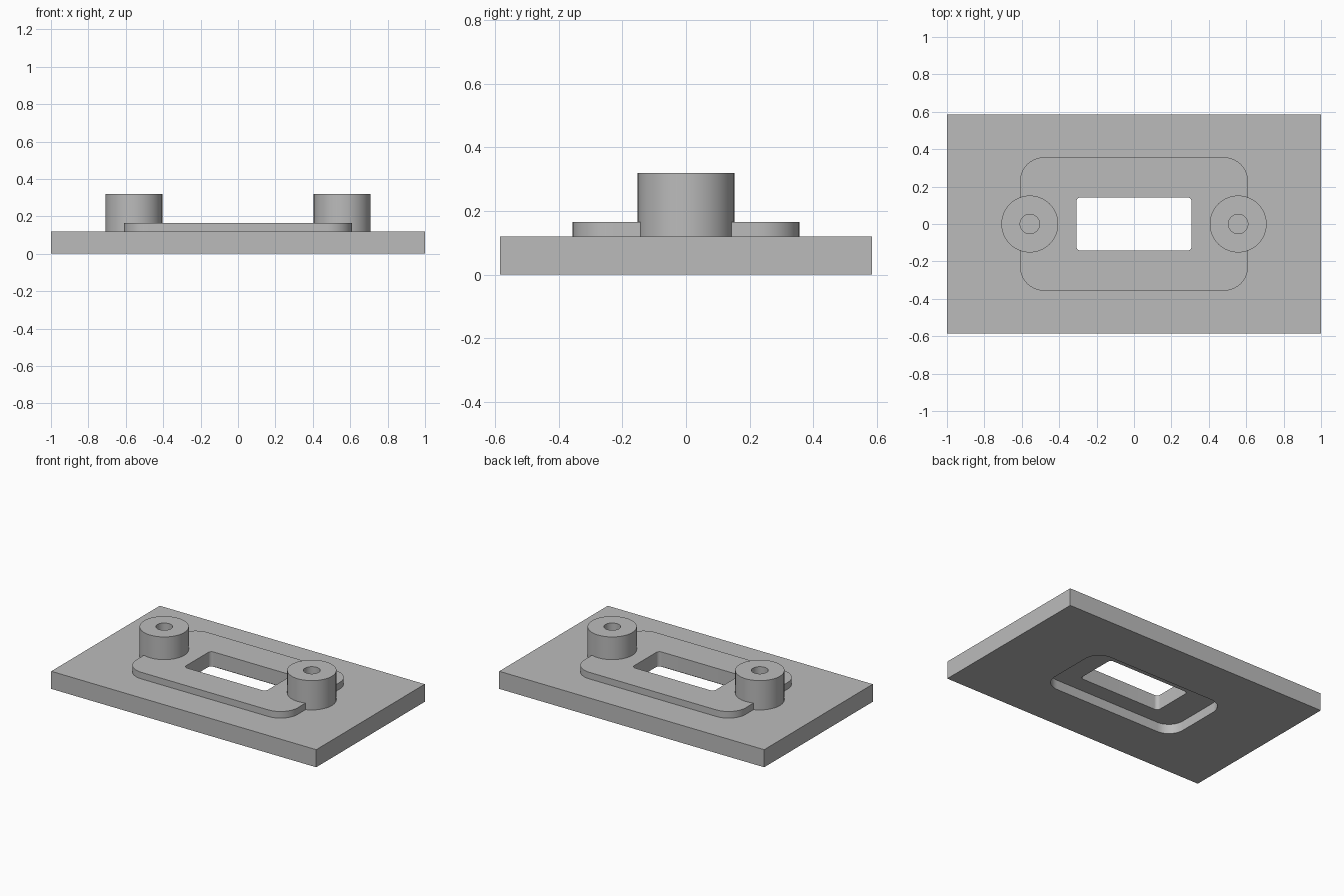
import bpy
import bmesh
from math import cos, sin, pi, radians

cube = bpy.data.objects.get("Cube")
if cube:
    bpy.data.objects.remove(cube, do_unlink=True)

grey = bpy.data.materials.new("plain grey")
grey.use_nodes = True
colour = (0.5, 0.5, 0.5, 1)
grey.diffuse_color = colour
grey.node_tree.nodes["Principled BSDF"].inputs["Base Color"].default_value = colour


def extrude_outline(name, points, z0, z1):
    """Solid prism from a counter-clockwise outline."""
    bm = bmesh.new()
    bottom = bm.faces.new([bm.verts.new((x, y, z0)) for x, y in points])
    top = bmesh.ops.extrude_face_region(bm, geom=[bottom])["geom"]
    bmesh.ops.translate(bm, vec=(0, 0, z1 - z0),
                        verts=[v for v in top if isinstance(v, bmesh.types.BMVert)])
    bmesh.ops.recalc_face_normals(bm, faces=bm.faces)
    mesh = bpy.data.meshes.new(name)
    bm.to_mesh(mesh)
    bm.free()
    mesh.materials.append(grey)
    obj = bpy.data.objects.new(name, mesh)
    bpy.context.collection.objects.link(obj)
    return obj


def rounded_rect(half_x, half_y, radius, steps=10):
    corners = [(1, 1), (-1, 1), (-1, -1), (1, -1)]
    return [(sx * (half_x - radius) + radius * cos((q + i / steps) * pi / 2),
             sy * (half_y - radius) + radius * sin((q + i / steps) * pi / 2))
            for q, (sx, sy) in enumerate(corners) for i in range(steps + 1)]


def circle(cx, radius, steps=64):
    return [(cx + radius * cos(2 * pi * i / steps), radius * sin(2 * pi * i / steps))
            for i in range(steps)]


def combine(target, tool, operation):
    """Apply a boolean and discard the tool."""
    mod = target.modifiers.new(operation.lower(), 'BOOLEAN')
    mod.operation, mod.object, mod.solver = operation, tool, 'EXACT'
    bpy.context.view_layer.objects.active = target
    bpy.ops.object.modifier_apply(modifier=mod.name)
    bpy.data.objects.remove(tool, do_unlink=True)


# Base plate
half_x, half_y, plate_top = 1.0, 0.585, 0.12
plate = extrude_outline("mounting_plate", [(-half_x, -half_y), (half_x, -half_y),
                                           (half_x, half_y), (-half_x, half_y)], 0, plate_top)

# Raised pad and the two screw bosses, fused into the plate
combine(plate, extrude_outline("raised_pad", rounded_rect(0.61, 0.357, 0.13), 0.06, 0.165), 'UNION')
for side in (-1, 1):
    combine(plate, extrude_outline("boss", circle(side * 0.557, 0.152), 0.08, 0.32), 'UNION')

# Underside recess, window and blind screw holes
combine(plate, extrude_outline("recess", rounded_rect(0.51, 0.255, 0.11), -0.1, 0.065), 'DIFFERENCE')
combine(plate, extrude_outline("window", rounded_rect(0.308, 0.143, 0.025), -0.1, 0.4), 'DIFFERENCE')
for side in (-1, 1):
    combine(plate, extrude_outline("hole", circle(side * 0.557, 0.052, 40), 0.12, 0.4), 'DIFFERENCE')

bpy.ops.object.select_all(action='DESELECT')
plate.select_set(True)
bpy.context.view_layer.objects.active = plate
bpy.ops.object.shade_smooth_by_angle(angle=radians(30))
